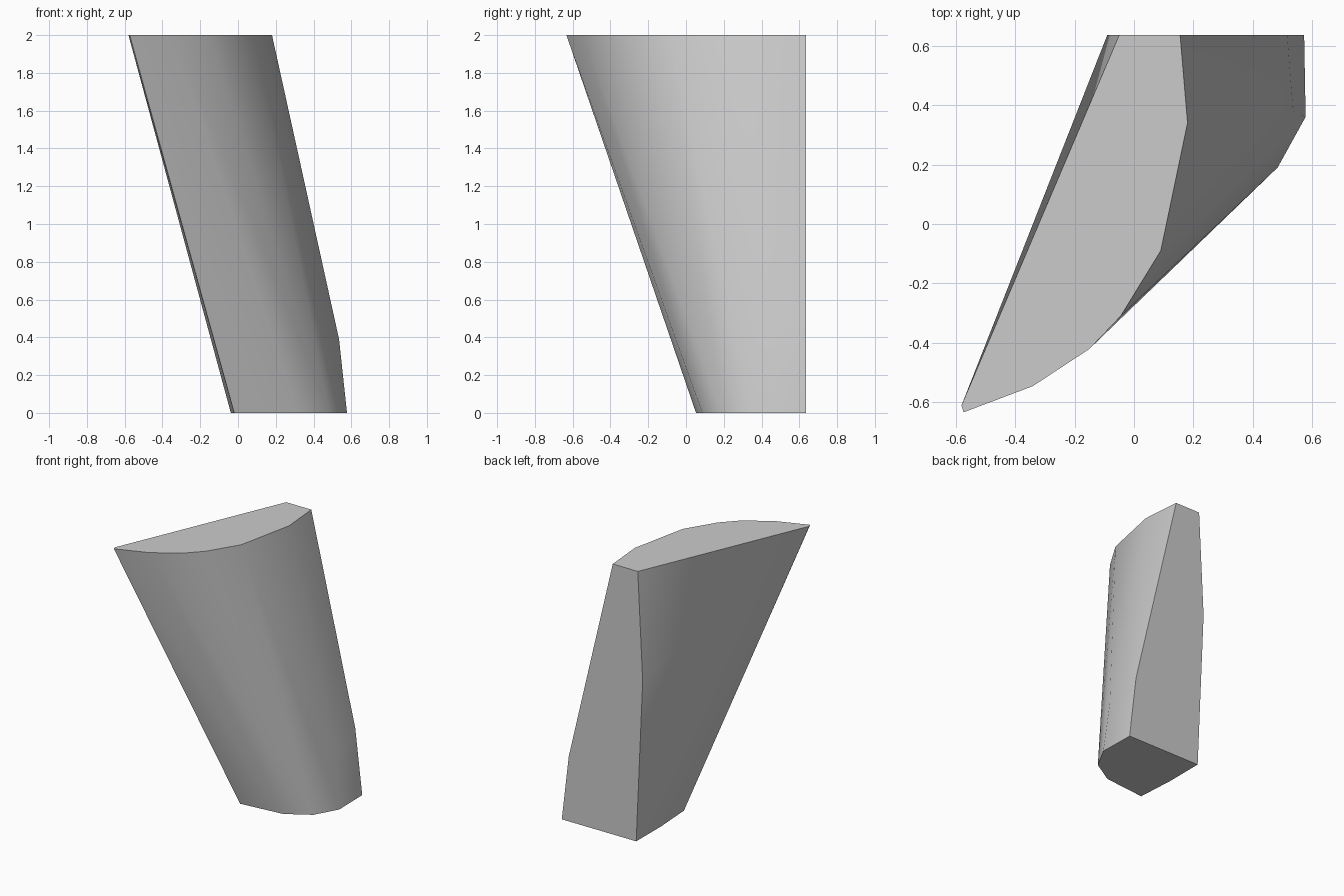
import bpy, bmesh, math

cube = bpy.data.objects.get("Cube")
if cube:
    bpy.data.objects.remove(cube)

HEIGHT = 2.0
BACK = 0.635

# Outlines of the two flat ends, and the corners between them
top_outline = [(-0.05, BACK), (0.155, BACK), (0.18, 0.34), (0.09, -0.09),
               (-0.045, -0.31), (-0.15, -0.42), (-0.34, -0.545),
               (-0.573, -0.633), (-0.58, -0.61)]
bottom_outline = [(-0.037, BACK), (0.572, BACK), (0.577, 0.36), (0.483, 0.19),
                  (0.31, 0.086), (-0.02, 0.053), (-0.038, 0.345)]
middle_corners = [(-0.09, BACK, 1.2), (0.515, BACK, 0.48), (0.535, 0.38, 0.39)]

corners = [(x, y, HEIGHT) for x, y in top_outline]
corners += [(x, y, 0.0) for x, y in bottom_outline]
corners += middle_corners

# Solid convex shard wrapped around the corners
bm = bmesh.new()
for c in corners:
    bm.verts.new(c)
hull = bmesh.ops.convex_hull(bm, input=bm.verts[:])
loose = [v for v in bm.verts if not v.link_faces]
bmesh.ops.delete(bm, geom=loose, context='VERTS')
bmesh.ops.dissolve_limit(bm, angle_limit=math.radians(0.5),
                         verts=bm.verts[:], edges=bm.edges[:])
bmesh.ops.recalc_face_normals(bm, faces=bm.faces[:])

mesh = bpy.data.meshes.new("stone_shard")
bm.to_mesh(mesh)
bm.free()
shard = bpy.data.objects.new("stone_shard", mesh)
bpy.context.collection.objects.link(shard)

# Plain grey surface
grey = bpy.data.materials.new("light_grey")
grey.use_nodes = True
colour = (0.6, 0.6, 0.6, 1.0)
grey.diffuse_color = colour
for node in grey.node_tree.nodes:
    if node.type == 'BSDF_PRINCIPLED':
        node.inputs["Base Color"].default_value = colour
mesh.materials.append(grey)

# Rounded front shades smoothly, end and back edges stay crisp
bpy.ops.object.select_all(action='DESELECT')
shard.select_set(True)
bpy.context.view_layer.objects.active = shard
bpy.ops.object.shade_smooth_by_angle(angle=math.radians(30))
